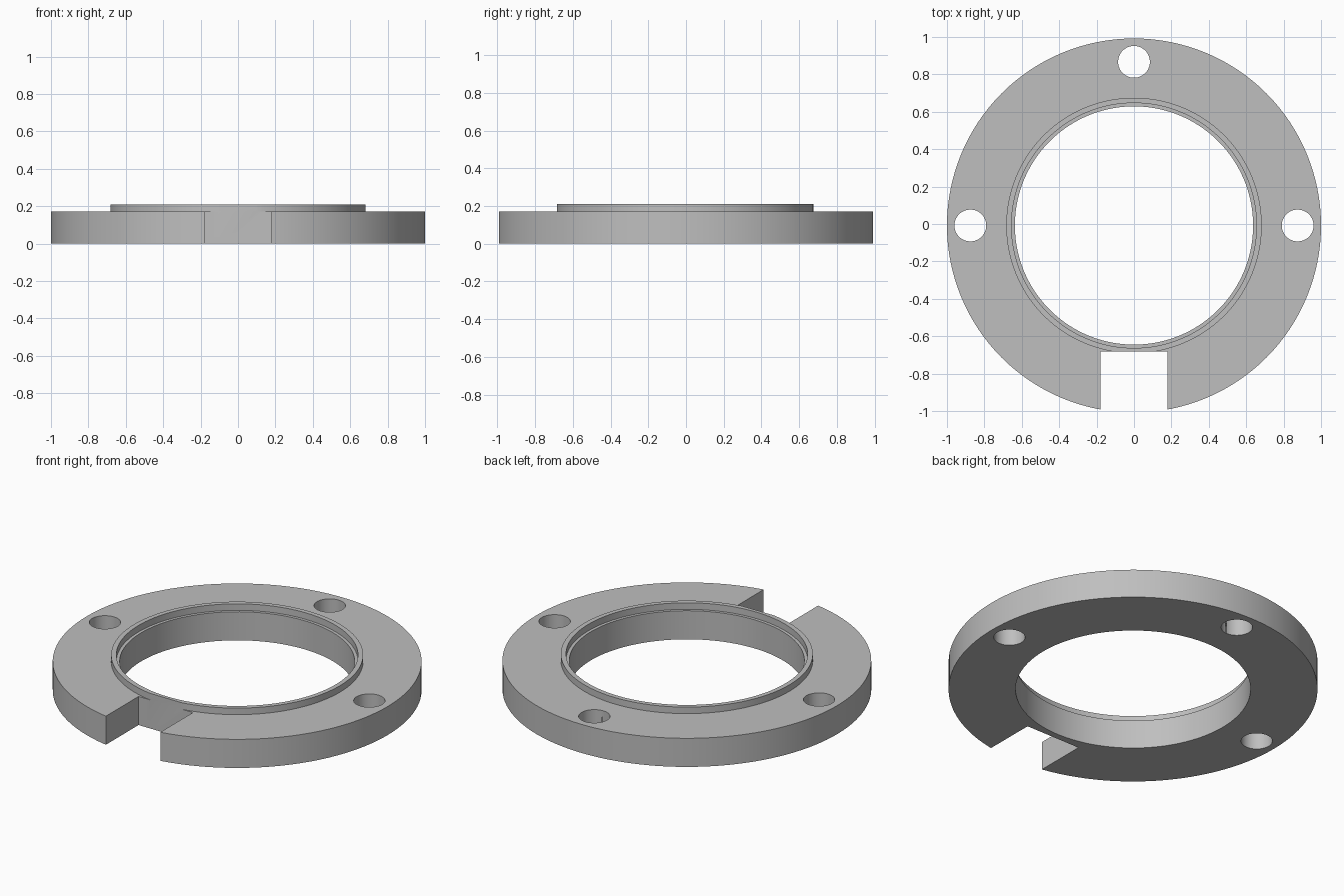
import bpy, bmesh
from math import cos, sin, pi, radians

cube = bpy.data.objects.get("Cube")
if cube:
    bpy.data.objects.remove(cube, do_unlink=True)

CENTRE_Y = -0.008
SEGMENTS = 128
HOLE_DISTANCE, HOLE_RADIUS = 0.875, 0.085

grey = bpy.data.materials.new("plain grey")
grey.use_nodes = True
grey.diffuse_color = (0.52, 0.52, 0.52, 1)
grey.node_tree.nodes["Principled BSDF"].inputs["Base Color"].default_value = grey.diffuse_color


def make_object(name, bm):
    bmesh.ops.recalc_face_normals(bm, faces=bm.faces)
    mesh = bpy.data.meshes.new(name)
    bm.to_mesh(mesh)
    bm.free()
    mesh.materials.append(grey)
    obj = bpy.data.objects.new(name, mesh)
    bpy.context.collection.objects.link(obj)
    return obj


def revolve(name, profile):
    """Closed (radius, height) profile turned about the z axis."""
    bm = bmesh.new()
    rings = []
    for i in range(SEGMENTS):
        a = 2 * pi * i / SEGMENTS
        rings.append([bm.verts.new((r * cos(a), r * sin(a), z)) for r, z in profile])
    count = len(profile)
    for i, ring in enumerate(rings):
        following = rings[(i + 1) % SEGMENTS]
        for j in range(count):
            k = (j + 1) % count
            bm.faces.new((ring[j], following[j], following[k], ring[k]))
    return make_object(name, bm)


# Flange with raised lip and a small recessed ledge inside it
flange = revolve("flange_ring", [
    (0.637, 0), (1, 0), (1, 0.171), (0.683, 0.171),
    (0.683, 0.21), (0.655, 0.21), (0.655, 0.171), (0.637, 0.171)])
flange.location.y = CENTRE_Y

cutters = []

# Bolt holes on the left, back and right
for name, angle in (("left", 0), ("back", 90), ("right", 180)):
    bm = bmesh.new()
    bmesh.ops.create_cone(bm, cap_ends=True, segments=64, radius1=HOLE_RADIUS,
                          radius2=HOLE_RADIUS, depth=1)
    hole = make_object(name + "_hole_cutter", bm)
    a = radians(angle)
    hole.location = (HOLE_DISTANCE * cos(a), HOLE_DISTANCE * sin(a) + CENTRE_Y, 0)
    cutters.append(hole)

# Square notch at the front, just grazing the lip
bm = bmesh.new()
bmesh.ops.create_cube(bm, size=1)
notch = make_object("notch_cutter", bm)
notch.scale.x = 0.36
notch.location.y = -0.683 - 0.5
cutters.append(notch)

bpy.ops.object.select_all(action="DESELECT")
bpy.context.view_layer.objects.active = flange
flange.select_set(True)
for cutter in cutters:
    cutter.hide_render = True
    cut = flange.modifiers.new(cutter.name, "BOOLEAN")
    cut.operation = "DIFFERENCE"
    cut.solver = "EXACT"
    cut.object = cutter
    bpy.ops.object.modifier_apply(modifier=cut.name)
for cutter in cutters:
    bpy.data.objects.remove(cutter, do_unlink=True)

bpy.ops.object.shade_smooth_by_angle(angle=radians(30))
